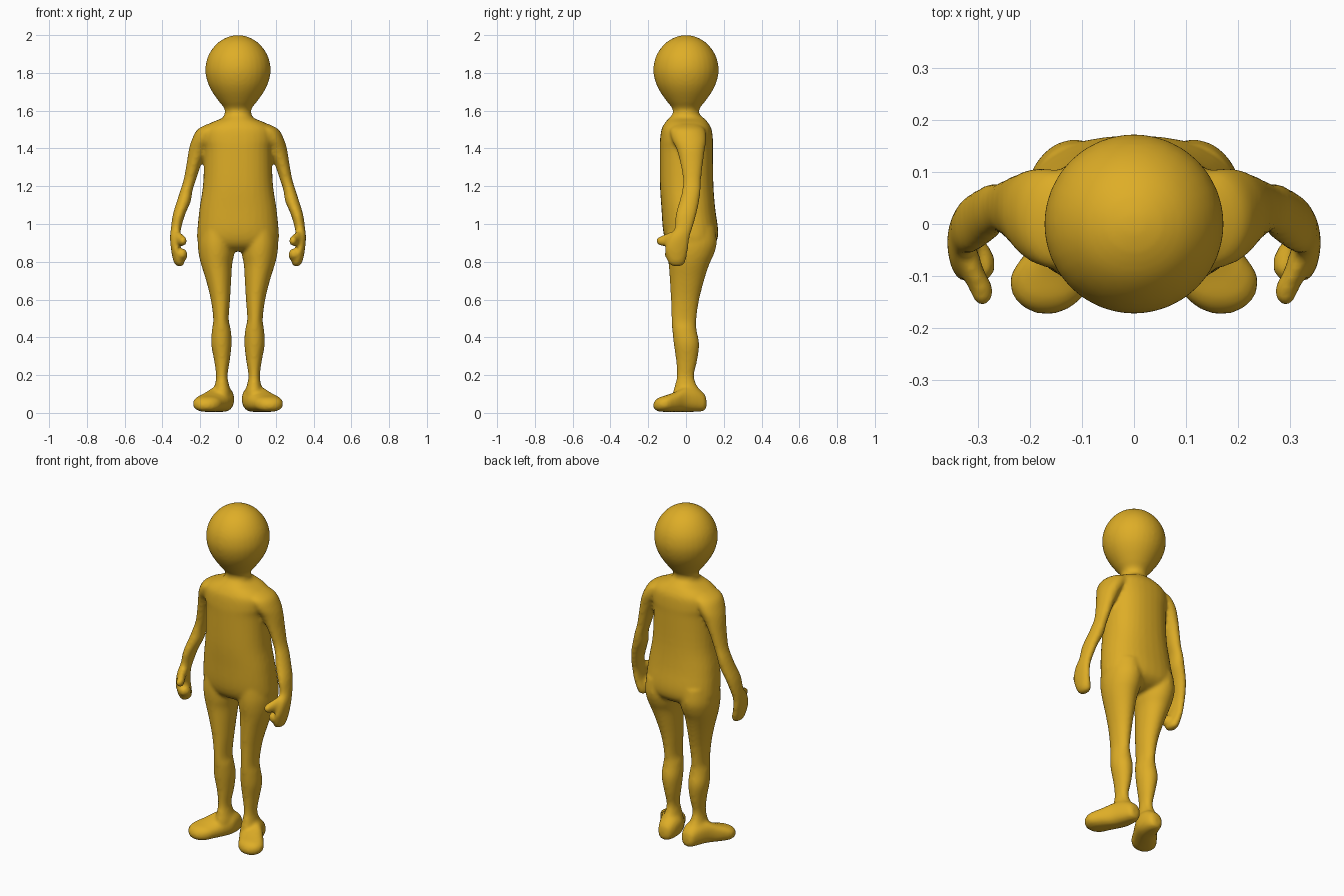
import bpy, bmesh, math
from mathutils import Vector

gold = bpy.data.materials.new("golden yellow")
gold.diffuse_color = (0.73, 0.42, 0.02, 1)
bm = bmesh.new()
N = 32


def spline(rows, steps=4):
    """Catmull-Rom interpolation through the section rows."""
    out = []
    for i in range(len(rows) - 1):
        p = [rows[max(0, min(len(rows) - 1, i + k))] for k in (-1, 0, 1, 2)]
        for s in range(steps):
            t = s / steps
            out.append([0.5 * (2*b + (c-a)*t + (2*a-5*b+4*c-d)*t*t + (3*b-a-3*c+d)*t**3)
                        for a, b, c, d in zip(*p)])
    return out + [list(rows[-1])]


def loft(rows, axis="z", power=2.0, mirror=False):
    """Rows: position along axis, then min/max of the two section directions."""
    for side in ((1, -1) if mirror else (1,)):
        rings = []
        for pos, u0, u1, v0, v1 in spline(rows):
            ring = []
            for k in range(N):
                a = 2 * math.pi * k / N
                c, s = math.cos(a), math.sin(a)
                u = (u0+u1)/2 + (u1-u0)/2 * math.copysign(abs(c)**(2/power), c)
                v = (v0+v1)/2 + (v1-v0)/2 * math.copysign(abs(s)**(2/power), s)
                co = (u*side, v, pos) if axis == "z" else (u*side, pos, v)
                ring.append(bm.verts.new(co))
            rings.append(ring)
        faces = [bm.faces.new(rings[0]), bm.faces.new(rings[-1])]
        for r, q in zip(rings, rings[1:]):
            for k in range(N):
                j = (k + 1) % N
                faces.append(bm.faces.new((r[k], r[j], q[j], q[k])))
        bmesh.ops.recalc_face_normals(bm, faces=faces)


# head and neck
head = [(1.53, .085), (1.59, .07), (1.615, .074), (1.65, .102), (1.70, .137),
        (1.75, .161), (1.81, .173), (1.87, .165), (1.92, .141), (1.96, .106),
        (1.985, .066), (1.996, .034), (2.0, .008)]
loft([(z, -r, r, -r, r) for z, r in head])

# torso
torso = [(1.58, .065, -.07, .065), (1.56, .085, -.09, .095), (1.535, .145, -.112, .118),
         (1.50, .185, -.13, .136), (1.44, .19, -.138, .143), (1.385, .18, -.139, .143),
         (1.21, .185, -.138, .145), (1.08, .204, -.13, .155), (.97, .215, -.122, .17),
         (.91, .214, -.107, .163), (.875, .19, -.08, .13), (.855, .11, -.04, .08)]
loft([(z, -x, x, f, b) for z, x, f, b in torso], power=2.3)

# legs
loft([(.98, .02, .205, -.10, .155), (.90, .016, .213, -.104, .163), (.84, .02, .208, -.10, .148),
      (.785, .031, .195, -.092, .123), (.705, .036, .17, -.086, .097), (.60, .042, .144, -.08, .07),
      (.495, .049, .131, -.077, .055), (.44, .038, .138, -.073, .056), (.365, .034, .142, -.065, .07),
      (.28, .043, .127, -.053, .06), (.20, .055, .116, -.048, .043), (.15, .048, .122, -.058, .055),
      (.10, .035, .135, -.07, .085), (.04, .04, .13, -.07, .08)], mirror=True)

# feet, pointing outwards
loft([(.108, .06, .10, .03, .07), (.098, .04, .115, .012, .10), (.06, .024, .135, .006, .13),
      (0, .022, .165, .005, .14), (-.05, .045, .205, .005, .115), (-.10, .075, .238, .005, .095),
      (-.14, .098, .232, .007, .083), (-.162, .125, .21, .015, .068), (-.173, .15, .185, .03, .05)],
     axis="y", power=2.4, mirror=True)

# arms with closed hands
loft([(1.53, .06, .16, -.06, .07), (1.50, .08, .215, -.085, .10), (1.447, .12, .244, -.075, .108),
      (1.395, .155, .26, -.05, .10), (1.32, .193, .272, -.03, .09), (1.235, .222, .288, -.016, .08),
      (1.18, .24, .305, -.02, .078), (1.12, .25, .324, -.035, .07), (1.05, .28, .345, -.055, .055),
      (.98, .30, .355, -.06, .035), (.93, .306, .36, -.09, .02), (.87, .303, .355, -.11, .012),
      (.81, .285, .344, -.10, 0), (.785, .287, .332, -.085, -.012), (.775, .3, .32, -.06, -.035)],
     mirror=True)

# thumbs
loft([(-.05, .30, .345, .91, .965), (-.09, .288, .335, .885, .955), (-.125, .27, .318, .882, .94),
      (-.148, .275, .308, .892, .93), (-.157, .287, .298, .905, .918)], axis="y", mirror=True)

# curled fingertips
loft([(-.035, .285, .32, .81, .85), (-.06, .27, .32, .80, .865), (-.09, .268, .32, .81, .87),
      (-.112, .285, .31, .825, .855)], axis="y", mirror=True)

# fuse all parts into one smooth skin
mesh = bpy.data.meshes.new("body")
bm.to_mesh(mesh)
bm.free()
body = bpy.data.objects.new("body", mesh)
bpy.context.collection.objects.link(body)
bpy.context.view_layer.objects.active = body
body.select_set(True)
rem = body.modifiers.new("fuse", "REMESH")
rem.mode = "VOXEL"
rem.voxel_size = 0.009
rem.use_smooth_shade = True
smo = body.modifiers.new("soften", "SMOOTH")
smo.factor = 0.5
smo.iterations = 8
for m in ("fuse", "soften"):
    bpy.ops.object.modifier_apply(modifier=m)
body.data.materials.clear()
body.data.materials.append(gold)
bpy.ops.object.shade_smooth()
